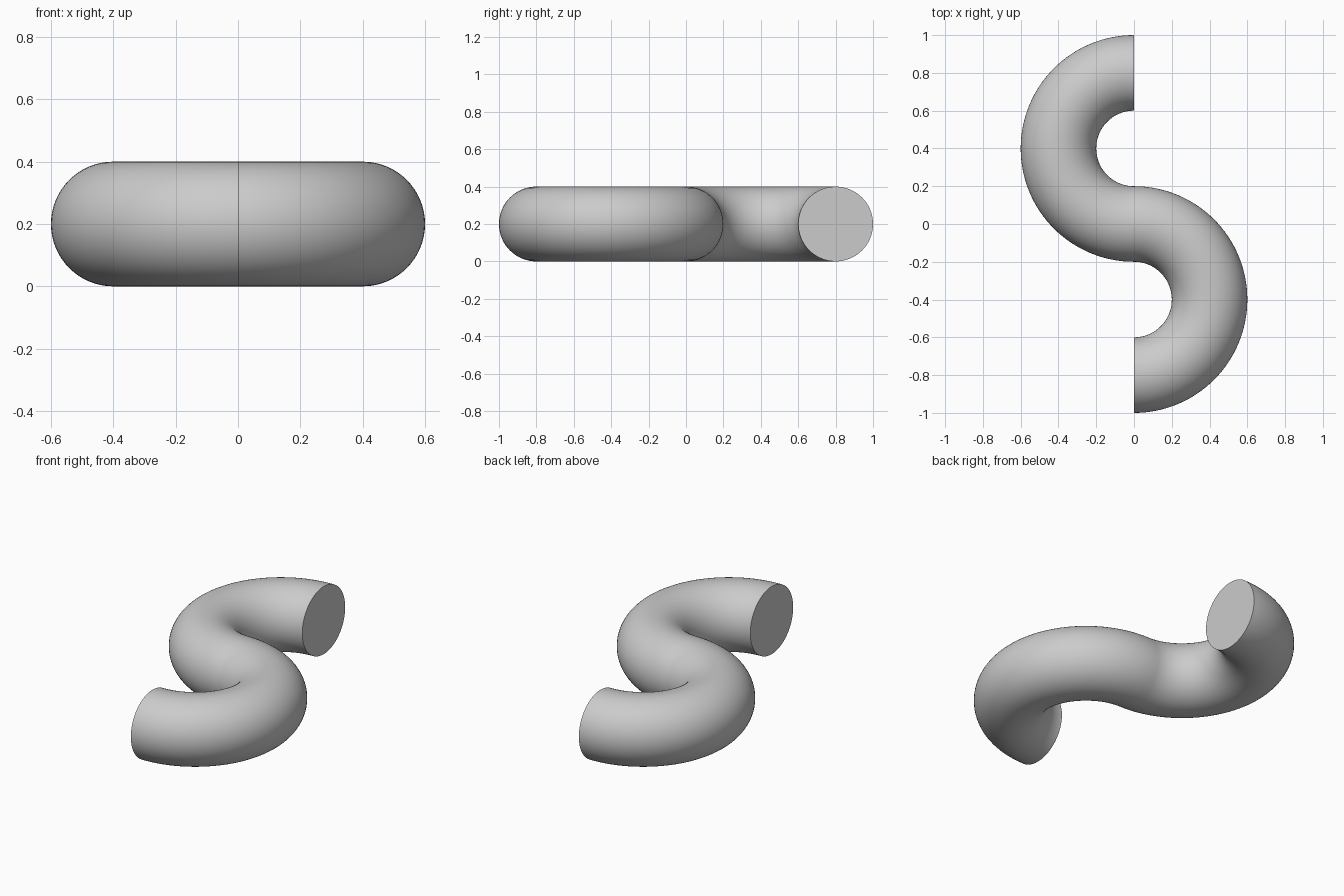
import bpy
import bmesh
from math import sin, cos, pi, radians

BEND = 0.4      # radius of each half-circle bend
TUBE = 0.2      # radius of the tube
STEPS = 64      # rings per bend
SIDES = 64      # sides of the tube

cube = bpy.data.objects.get("Cube")
if cube:
    bpy.data.objects.remove(cube, do_unlink=True)

# Material
grey = bpy.data.materials.new("light grey")
grey.use_nodes = True
colour = (0.6, 0.6, 0.6, 1)
grey.diffuse_color = colour
grey.node_tree.nodes["Principled BSDF"].inputs["Base Color"].default_value = colour


def path_point(i):
    """Centre and outward direction along the S, from the back end to the front end."""
    if i <= STEPS:
        a = pi / 2 + pi * i / STEPS
        centre_y = BEND
    else:
        a = pi / 2 - pi * (i - STEPS) / STEPS
        centre_y = -BEND
    return BEND * cos(a), centre_y + BEND * sin(a), a


# Sweep a circle along the two bends
bm = bmesh.new()
rings = []
for i in range(2 * STEPS + 1):
    x, y, a = path_point(i)
    side = 1 if i <= STEPS else -1     # keeps the rings aligned across the join
    ring = []
    for j in range(SIDES):
        t = 2 * pi * j / SIDES
        r = side * TUBE * cos(t)
        ring.append(bm.verts.new((x + r * cos(a), y + r * sin(a), TUBE + TUBE * sin(t))))
    rings.append(ring)

for first, second in zip(rings, rings[1:]):
    for j in range(SIDES):
        k = (j + 1) % SIDES
        bm.faces.new((first[j], first[k], second[k], second[j]))

# Flat end caps
bm.faces.new(rings[0])
bm.faces.new(rings[-1])
bmesh.ops.recalc_face_normals(bm, faces=bm.faces)

mesh = bpy.data.meshes.new("s_bend_tube")
bm.to_mesh(mesh)
bm.free()
mesh.materials.append(grey)

tube = bpy.data.objects.new("s_bend_tube", mesh)
bpy.context.collection.objects.link(tube)
bpy.ops.object.select_all(action="DESELECT")
tube.select_set(True)
bpy.context.view_layer.objects.active = tube
bpy.ops.object.shade_smooth_by_angle(angle=radians(30))
